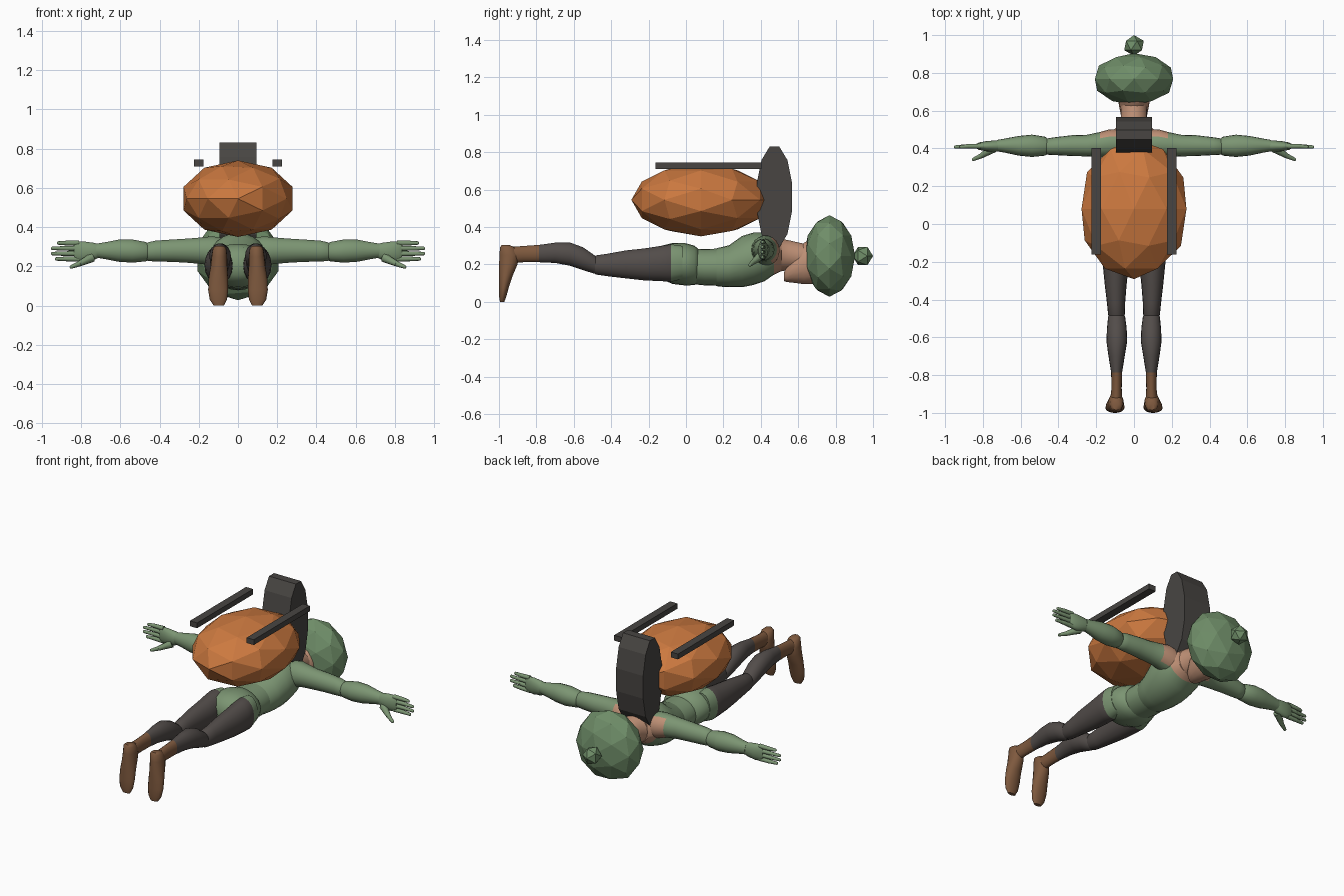
import bpy, bmesh, math
from mathutils import Matrix, Vector


def material(name, rgb):
    m = bpy.data.materials.new(name)
    m.diffuse_color = (*rgb, 1)
    return m


SHIRT = material("shirt green", (0.20, 0.30, 0.17))
HAT = material("hat green", (0.16, 0.27, 0.14))
SKIN = material("skin", (0.52, 0.28, 0.18))
TROUSER = material("trouser grey", (0.085, 0.073, 0.068))
BOOT = material("boot brown", (0.21, 0.10, 0.048))
ORANGE = material("pack orange", (0.60, 0.19, 0.05))
DARK = material("dark grey", (0.065, 0.06, 0.055))


def finish(name, bm, mats, smooth=False, rule=None):
    bmesh.ops.recalc_face_normals(bm, faces=bm.faces)
    if rule:
        for f in bm.faces:
            f.material_index = rule(f.calc_center_median(), f.normal)
    mesh = bpy.data.meshes.new(name)
    bm.to_mesh(mesh)
    bm.free()
    for m in mats:
        mesh.materials.append(m)
    ob = bpy.data.objects.new(name, mesh)
    bpy.context.collection.objects.link(ob)
    if smooth:
        bpy.ops.object.select_all(action='DESELECT')
        ob.select_set(True)
        bpy.context.view_layer.objects.active = ob
        bpy.ops.object.shade_smooth_by_angle(angle=math.radians(50))
    return ob


def loft(name, axis, rings, mats, side=1, segs=18, rule=None):
    """Skin of elliptical rings (t, c1, c2, r1, r2) along an axis; side=-1 mirrors in x."""
    bm = bmesh.new()
    others = [i for i in range(3) if i != axis]
    loops = []
    for t, c1, c2, r1, r2 in rings:
        loop = []
        for k in range(segs):
            a = 2 * math.pi * k / segs
            v = Vector((0, 0, 0))
            v[axis] = t
            v[others[0]] = c1 + r1 * math.cos(a)
            v[others[1]] = c2 + r2 * math.sin(a)
            v.x *= side
            loop.append(bm.verts.new(v))
        loops.append(loop)
    for p, q in zip(loops, loops[1:]):
        for k in range(segs):
            n = (k + 1) % segs
            bm.faces.new((p[k], p[n], q[n], q[k]))
    bm.faces.new(loops[0])
    bm.faces.new(loops[-1])
    return finish(name, bm, mats, True, rule)


def rod(name, start, end, r0, r1, mat, side):
    """Tapered finger segment with a rounded tip."""
    a, b = Vector(start), Vector(end)
    a.x *= side
    b.x *= side
    bm = bmesh.new()
    turn = (b - a).to_track_quat('Z', 'Y').to_matrix().to_4x4()
    bmesh.ops.create_cone(bm, cap_ends=True, segments=10, radius1=r0, radius2=r1,
                          depth=(b - a).length, matrix=Matrix.Translation((a + b) / 2) @ turn)
    bmesh.ops.create_uvsphere(bm, u_segments=10, v_segments=6, radius=r1,
                              matrix=Matrix.Translation(b))
    return finish(name, bm, [mat], True)


def ball(name, centre, radii, mat, level):
    """Faceted ball with its pole along y."""
    bm = bmesh.new()
    bmesh.ops.create_icosphere(bm, subdivisions=level, radius=1)
    bm.transform(Matrix.Translation(centre) @ Matrix.Diagonal((*radii, 1))
                 @ Matrix.Rotation(-math.pi / 2, 4, 'X'))
    return finish(name, bm, [mat])


# Hat, bobble and pack
ball("hat", (0, 0.767, 0.245), (0.218, 0.137, 0.218), HAT, 2)
ball("hat_bobble", (0, 0.945, 0.245), (0.058, 0.055, 0.058), HAT, 1)
ball("pack", (0, 0.08, 0.545), (0.292, 0.372, 0.195), ORANGE, 2)

# Bedroll: twelve sided flattened cylinder across the pack
bm = bmesh.new()
bmesh.ops.create_cone(bm, cap_ends=True, segments=12, radius1=1, radius2=1, depth=0.19)
bm.transform(Matrix.Translation((0, 0.473, 0.56)) @ Matrix.Diagonal((1, 0.098, 0.28, 1))
             @ Matrix.Rotation(math.pi / 2, 4, 'Y') @ Matrix.Rotation(math.pi / 12, 4, 'Z'))
finish("bedroll", bm, [DARK])

# Torso pieces
loft("chest", 1, [(0.13, 0, 0.185, 0.09, 0.085), (0.17, 0, 0.185, 0.115, 0.103),
                  (0.23, 0, 0.19, 0.13, 0.112), (0.30, 0, 0.215, 0.145, 0.137),
                  (0.36, 0, 0.23, 0.15, 0.14), (0.42, 0, 0.24, 0.145, 0.13),
                  (0.47, 0, 0.25, 0.13, 0.105), (0.51, 0, 0.25, 0.095, 0.085)],
     [SHIRT, SKIN], segs=24, rule=lambda c, n: int(c.y > 0.47))
loft("waist", 1, [(0.03, 0, 0.19, 0.11, 0.095), (0.10, 0, 0.185, 0.115, 0.097),
                  (0.19, 0, 0.185, 0.11, 0.10)], [SHIRT], segs=24)
loft("pelvis", 1, [(-0.17, 0, 0.205, 0.06, 0.05), (-0.13, 0, 0.21, 0.13, 0.09),
                   (-0.07, 0, 0.205, 0.16, 0.11), (0.0, 0, 0.20, 0.15, 0.113),
                   (0.045, 0, 0.195, 0.13, 0.105), (0.07, 0, 0.19, 0.10, 0.09)],
     [SHIRT], segs=24)

# Neck and head
loft("neck", 1, [(0.45, 0, 0.26, 0.12, 0.09), (0.50, 0, 0.25, 0.09, 0.09),
                 (0.55, 0, 0.25, 0.07, 0.08), (0.66, 0, 0.235, 0.07, 0.07)], [SKIN])
loft("head", 1, [(0.525, 0, 0.135, 0.03, 0.025), (0.54, 0, 0.155, 0.052, 0.05),
                 (0.58, 0, 0.185, 0.07, 0.085), (0.63, 0, 0.205, 0.08, 0.112),
                 (0.70, 0, 0.225, 0.09, 0.13), (0.78, 0, 0.24, 0.08, 0.11)], [SKIN])

for s, tag in ((1, "right"), (-1, "left")):
    # Pack rails
    bm = bmesh.new()
    bmesh.ops.create_cube(bm, size=1, matrix=Matrix.Translation((0.2 * s, 0.12, 0.727))
                          @ Matrix.Diagonal((0.05, 0.565, 0.034, 1)))
    finish("pack_rail_" + tag, bm, [DARK])

    # Arms, with bare skin on top of the shoulder
    loft("upper_arm_" + tag, 0,
         [(0.08, 0.425, 0.265, 0.075, 0.08), (0.13, 0.425, 0.275, 0.076, 0.08),
          (0.18, 0.42, 0.28, 0.067, 0.069), (0.25, 0.415, 0.28, 0.057, 0.063),
          (0.33, 0.415, 0.28, 0.055, 0.058), (0.42, 0.412, 0.278, 0.047, 0.054),
          (0.46, 0.41, 0.275, 0.043, 0.048), (0.48, 0.41, 0.275, 0.028, 0.03)],
         [SHIRT, SKIN], s, rule=lambda c, n: int(abs(c.x) < 0.18 and n.y > 0.5))
    loft("forearm_" + tag, 0,
         [(0.445, 0.412, 0.275, 0.03, 0.035), (0.47, 0.412, 0.275, 0.05, 0.05),
          (0.54, 0.414, 0.278, 0.059, 0.06), (0.61, 0.414, 0.28, 0.052, 0.057),
          (0.68, 0.415, 0.28, 0.038, 0.043), (0.725, 0.415, 0.28, 0.03, 0.036)],
         [SHIRT], s)
    loft("palm_" + tag, 0,
         [(0.70, 0.414, 0.28, 0.025, 0.03), (0.73, 0.413, 0.277, 0.03, 0.043),
          (0.78, 0.412, 0.275, 0.027, 0.052), (0.82, 0.412, 0.277, 0.02, 0.05),
          (0.835, 0.412, 0.278, 0.012, 0.042)], [SHIRT], s)
    for i, tip in enumerate((0.925, 0.945, 0.945, 0.915)):
        z = 0.238 + 0.027 * i
        rod(f"finger_{i}_{tag}", (0.81, 0.412, z), (0.875, 0.412, z), 0.014, 0.012, SHIRT, s)
        rod(f"fingertip_{i}_{tag}", (0.875, 0.412, z), (tip, 0.408, z), 0.012, 0.009, SHIRT, s)
    rod("thumb_" + tag, (0.745, 0.40, 0.245), (0.81, 0.36, 0.213), 0.024, 0.014, SHIRT, s)
    rod("thumb_tip_" + tag, (0.81, 0.36, 0.213), (0.85, 0.342, 0.197), 0.014, 0.009, SHIRT, s)

    # Legs: the shirt hem covers the top of the thigh
    loft("thigh_" + tag, 1,
         [(-0.02, 0.095, 0.21, 0.06, 0.09), (-0.08, 0.097, 0.207, 0.073, 0.102),
          (-0.13, 0.098, 0.205, 0.073, 0.096), (-0.22, 0.097, 0.20, 0.068, 0.087),
          (-0.32, 0.097, 0.20, 0.058, 0.076), (-0.42, 0.095, 0.197, 0.048, 0.061),
          (-0.48, 0.093, 0.197, 0.044, 0.052), (-0.51, 0.093, 0.197, 0.03, 0.035)],
         [SHIRT, TROUSER], s, rule=lambda c, n: int(c.y < -0.10))
    loft("shin_" + tag, 1,
         [(-0.46, 0.093, 0.195, 0.03, 0.03), (-0.49, 0.092, 0.20, 0.045, 0.05),
          (-0.55, 0.091, 0.23, 0.052, 0.062), (-0.62, 0.091, 0.255, 0.055, 0.063),
          (-0.70, 0.092, 0.262, 0.043, 0.055), (-0.785, 0.092, 0.258, 0.029, 0.047),
          (-0.87, 0.092, 0.255, 0.027, 0.044), (-0.94, 0.095, 0.25, 0.033, 0.044)],
         [TROUSER, BOOT], s, rule=lambda c, n: int(c.y < -0.79))
    # Feet, toes hanging down
    loft("foot_" + tag, 2,
         [(0.304, 0.094, -0.965, 0.02, 0.02), (0.292, 0.094, -0.955, 0.034, 0.04),
          (0.25, 0.095, -0.945, 0.04, 0.053), (0.20, 0.097, -0.95, 0.043, 0.05),
          (0.14, 0.10, -0.963, 0.049, 0.037), (0.08, 0.101, -0.973, 0.051, 0.027),
          (0.03, 0.10, -0.98, 0.044, 0.02), (0.0, 0.098, -0.983, 0.026, 0.012)],
         [BOOT], s)
